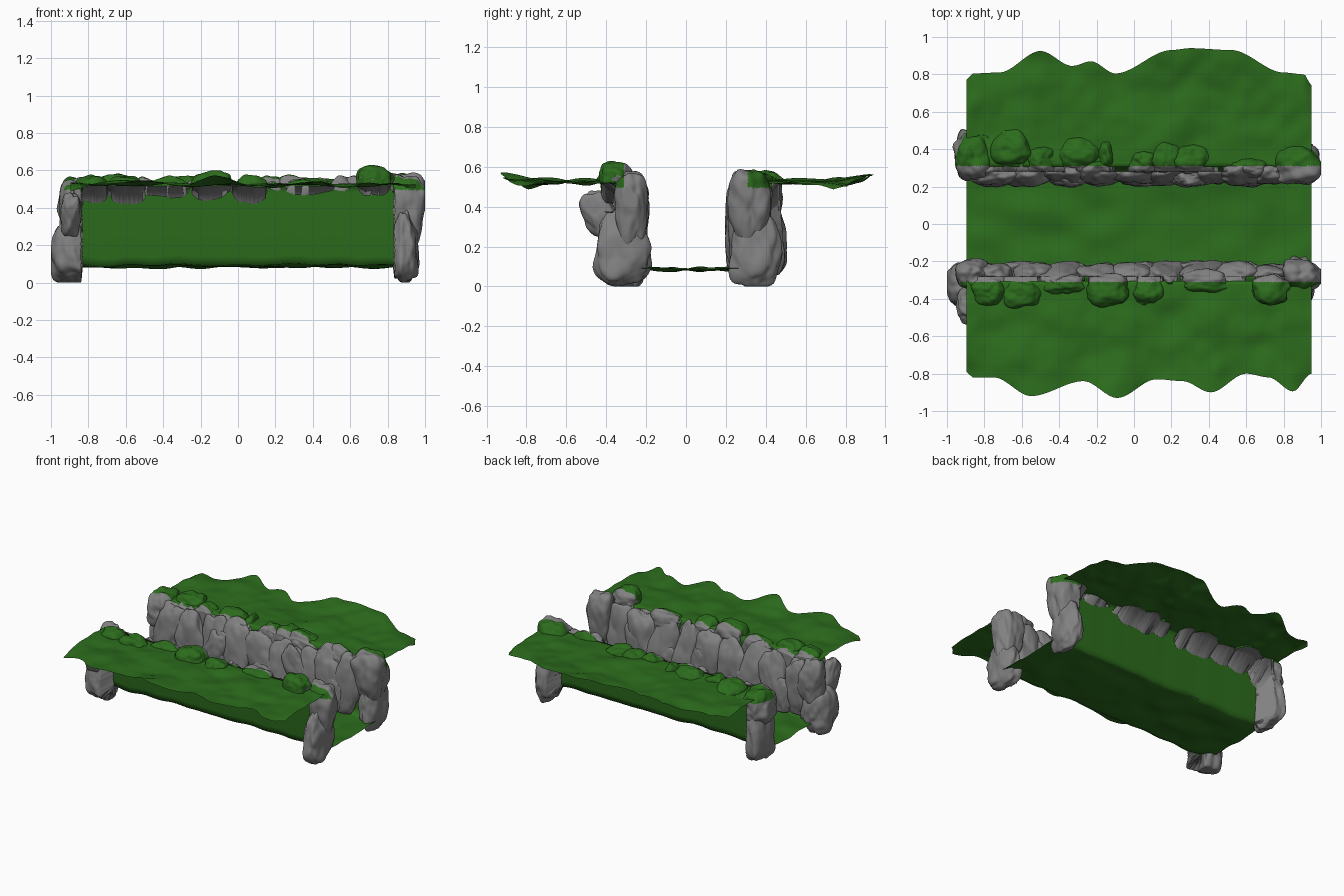
import bpy, bmesh, math, random
from mathutils import Vector, Matrix, noise

if "Cube" in bpy.data.objects:
    bpy.data.objects.remove(bpy.data.objects["Cube"])

random.seed(4)
grass = bpy.data.materials.new("grass_green")
grass.diffuse_color = (0.025, 0.15, 0.012, 1)
grass.use_nodes = True
grass.node_tree.nodes["Principled BSDF"].inputs["Base Color"].default_value = grass.diffuse_color
stone = bpy.data.materials.new("stone_grey")
stone.diffuse_color = (0.22, 0.22, 0.22, 1)
stone.use_nodes = True
stone.node_tree.nodes["Principled BSDF"].inputs["Base Color"].default_value = stone.diffuse_color


def smooth_curve(points, x):
    """Ease between (x, value) points."""
    if x <= points[0][0]:
        return points[0][1]
    for (x0, a), (x1, b) in zip(points, points[1:]):
        if x <= x1:
            t = (x - x0) / (x1 - x0)
            return a + (b - a) * t * t * (3 - 2 * t)
    return points[-1][1]


# Wavy outer edges of the two banks
front_edge = [(-.9, .79), (-.86, .82), (-.75, .82), (-.55, .92), (-.27, .84), (-.09, .93), (.12, .83),
              (.26, .84), (.41, .9), (.6, .8), (.72, .82), (.85, .895), (.95, .8)]
back_edge = [(-.9, .77), (-.86, .805), (-.72, .81), (-.5, .925), (-.33, .845), (-.23, .87), (-.1, .805),
             (.2, .93), (.3, .94), (.52, .93), (.8, .81), (.91, .8), (.95, .74)]


# Grass sheet: bank, trench wall, floor, trench wall, bank
def make_ground():
    bm = bmesh.new()
    nx, rows = 110, []
    half = [(0, t / 10) for t in range(11)]
    half += [(1, t / 10) for t in range(1, 11)]
    half += [(2, t / 24) for t in range(1, 25)]
    profile = [(-1, h) for h in reversed(half[1:])] + [(1, h) for h in half]
    for side, (part, t) in profile:
        row = []
        for i in range(nx + 1):
            x = -.895 + 1.845 * i / nx
            if part == 0:
                y = .285 * t
                z = .085 + .022 * noise.noise(Vector((x * 5, side * t * 2, 1))) + .01 * t ** 6
            elif part == 1:
                y = .285 + .02 * math.sin(t * math.pi / 2)
                z = .095 + .43 * t + .022 * (1 - t) * noise.noise(Vector((x * 5, side * 2, 1)))
            else:
                edge = smooth_curve(front_edge if side < 0 else back_edge, x)
                y = .305 + (edge - .305) * t
                n = noise.noise(Vector((x * 5, side * y * 5, 3)))
                n2 = noise.noise(Vector((x * 11, side * y * 11, 9)))
                z = .525 + (.025 * n + .009 * n2) * min(1, t * 4) + t ** 3 * (-.01 + .36 * (edge - .82))
            row.append(bm.verts.new((x, side * y, z)))
        rows.append(row)
    for a, b in zip(rows, rows[1:]):
        for i in range(nx):
            bm.faces.new((a[i], a[i + 1], b[i + 1], b[i]))
    me = bpy.data.meshes.new("grass_ground")
    bm.to_mesh(me)
    bm.free()
    me.materials.append(grass)
    me.shade_smooth()
    bpy.context.collection.objects.link(bpy.data.objects.new("grass_ground", me))


# One lumpy rounded boulder, trimmed against the sheet, moss on top
def rock(name, x, y, z, rx, ry, rz, tilt_x=0, tilt_y=0, taper=0, mossy=True, p=2.7):
    bm = bmesh.new()
    bmesh.ops.create_icosphere(bm, subdivisions=5, radius=1)
    seed = Vector((random.uniform(0, 50), random.uniform(0, 50), random.uniform(0, 50)))
    rot = Matrix.Rotation(tilt_x, 3, 'X') @ Matrix.Rotation(tilt_y, 3, 'Y')
    side = 1 if y > 0 else -1
    for v in bm.verts:
        d = v.co.copy()
        d /= (abs(d.x) ** p + abs(d.y) ** p + abs(d.z) ** p) ** (1 / p)
        d *= .98 + .2 * noise.noise(v.co * 1.4 + seed) + .07 * noise.noise(v.co * 3.2 + seed)
        k = 1 + taper * d.z
        co = rot @ Vector((d.x * rx * k, d.y * ry * k, d.z * rz)) + Vector((x, y, z))
        # Keep hidden parts on the upper side of the sheet
        if abs(co.x) < .835:
            out = abs(co.y) - .28
            if out > 0 and co.z < .54:
                if out < .54 - co.z:
                    co.y = side * .28
                else:
                    co.z = max(co.z, .515)
            co.z = max(co.z, .1)
        co.x = max(-1, min(1, co.x))
        co.z = max(co.z, 0)
        v.co = co
    bm.normal_update()
    for f in bm.faces:
        c = f.calc_center_median()
        f.smooth = True
        f.material_index = int(mossy and abs(c.y) > .31 and c.z > .495 and f.normal.z > -.2)
    me = bpy.data.meshes.new(name)
    bm.to_mesh(me)
    bm.free()
    me.materials.append(stone)
    me.materials.append(grass)
    bpy.context.collection.objects.link(bpy.data.objects.new(name, me))


make_ground()

# Tall stones lining both trench walls, leaning back slightly
for side, label in ((-1, "front"), (1, "back")):
    for i in range(9):
        x = -.74 + i * .185 + random.uniform(-.03, .03)
        h = random.uniform(.21, .24)
        rock(f"{label}_wall_stone_{i + 1}", x, side * random.uniform(.27, .285), .085 + h,
             random.uniform(.1, .13), .07, h, tilt_x=-side * random.uniform(.04, .14),
             tilt_y=random.uniform(-.25, .25), taper=random.uniform(-.15, .2))
    # Smaller stones wedged in front
    for i in range(5):
        rock(f"{label}_wedge_stone_{i + 1}", -.62 + i * .31 + random.uniform(-.05, .05), side * .245,
             random.uniform(.18, .4), .085, .045, .14, tilt_y=random.uniform(-.4, .4))

# Mossy boulders along the rims: x, y, half width, half depth, top height
rim = [(-.66, .40, .11, .1, .58), (-.5, .35, .09, .075, .56), (-.3, .375, .12, .09, .565),
       (-.15, .37, .05, .08, .56), (.05, .33, .08, .065, .56), (.17, .36, .09, .09, .57),
       (.3, .35, .11, .08, .57), (.62, .305, .11, .055, .56),
       (-.78, -.36, .095, .08, .575), (-.6, -.375, .11, .085, .57), (-.38, -.325, .12, .06, .565),
       (-.14, -.355, .12, .09, .6), (.07, -.365, .09, .08, .57), (.38, -.305, .14, .065, .565),
       (.73, -.355, .1, .085, .625)]
for i, (x, y, rx, ry, top) in enumerate(rim):
    rock(f"rim_boulder_{i + 1}", x, y, top - .09, rx, ry, .09, tilt_y=random.uniform(-.2, .2), p=2.3)

# Large stones at the trench ends
rock("front_left_base_stone", -.89, -.32, .17, .105, .13, .165, taper=-.25)
rock("front_left_top_stone", -.86, -.27, .37, .09, .085, .17)
rock("front_left_leaning_stone", -.895, -.43, .36, .055, .08, .13, tilt_x=.5, mossy=False)
rock("front_right_base_stone", .89, -.32, .2, .075, .13, .19, taper=-.25)
rock("front_right_top_stone", .895, -.275, .375, .1, .085, .2, taper=.25)
rock("back_right_base_stone", .885, .345, .2, .075, .125, .2, taper=-.2)
rock("back_right_top_stone", .87, .325, .38, .125, .105, .2, taper=.3)
rock("back_left_base_stone", -.87, .37, .24, .08, .13, .21, taper=-.15)
rock("back_left_top_stone", -.86, .36, .43, .1, .125, .135)
